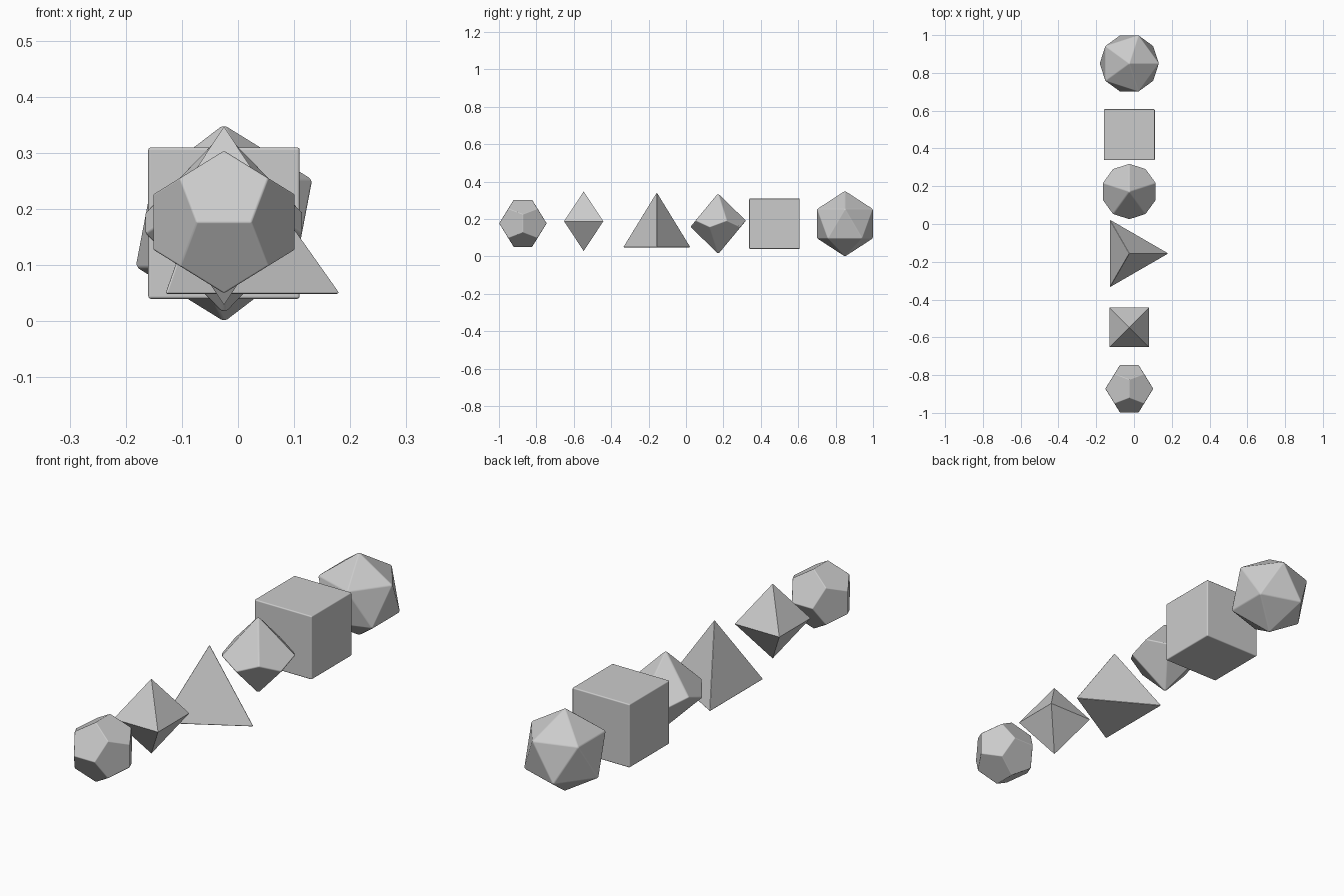
import bpy, bmesh
from math import sin, cos, radians, sqrt

if "Cube" in bpy.data.objects:
    bpy.data.objects.remove(bpy.data.objects["Cube"])

X = -0.025  # every solid sits on the same line


def ring(radius, z, count, start):
    return [(radius * cos(radians(start + 360 * i / count)),
             radius * sin(radians(start + 360 * i / count)), z) for i in range(count)]


def solid(name, points, y, z, bevel=0.005):
    """Convex solid from its corner points, flat faces merged, edges softened."""
    bm = bmesh.new()
    for p in points:
        bm.verts.new(p)
    bmesh.ops.convex_hull(bm, input=bm.verts[:])
    bmesh.ops.dissolve_limit(bm, angle_limit=radians(2), verts=bm.verts[:], edges=bm.edges[:])
    bmesh.ops.recalc_face_normals(bm, faces=bm.faces[:])
    for f in bm.faces:
        f.smooth = bevel > 0
    mesh = bpy.data.meshes.new(name)
    bm.to_mesh(mesh)
    bm.free()
    ob = bpy.data.objects.new(name, mesh)
    ob.location = (X, y, z)
    bpy.context.collection.objects.link(ob)
    if bevel:
        m = ob.modifiers.new("soft_edges", 'BEVEL')
        m.width = bevel
        m.segments = 3
        m.limit_method = 'ANGLE'
        m.angle_limit = radians(15)
        m.harden_normals = True
    return ob


S = (-1, 1)

# Twelve-sided solid, edge facing front
phi = (1 + sqrt(5)) / 2
s = 0.127 / phi
pts = [(a * s, b * s, c * s) for a in S for b in S for c in S]
for a in S:
    for b in S:
        u, v = a * s / phi, b * s * phi
        pts += [(0, u, v), (u, v, 0), (v, 0, u)]
solid("twelve_sided_die", pts, -0.872, 0.177, 0.003)

# Eight-sided solid
solid("eight_sided_die", ring(0.1485, 0, 4, 45) + [(0, 0, 0.159), (0, 0, -0.159)],
      -0.547, 0.188, 0)

# Four-sided solid, one corner towards +x
solid("four_sided_die", ring(0.209, 0, 3, 0) + [(0, 0, 0.209 * sqrt(2))], -0.156, 0.049, 0.004)

# Ten-sided solid with zigzag waist
h = 0.163
d = h * (1 - cos(radians(36))) / (1 + cos(radians(36)))
solid("ten_sided_die", ring(0.149, d, 5, 90) + ring(0.149, -d, 5, -90)
      + [(0, 0, h), (0, 0, -h)], 0.172, 0.175)

# Six-sided solid
c = 0.135
solid("six_sided_die", [(i * c, j * c, k * c) for i in S for j in S for k in S], 0.473, 0.175)

# Twenty-sided solid standing on a corner
r = 0.176
solid("twenty_sided_die", ring(r * 2 / sqrt(5), r / sqrt(5), 5, 0)
      + ring(r * 2 / sqrt(5), -r / sqrt(5), 5, 180) + [(0, 0, r), (0, 0, -r)], 0.85, 0.175, 0.004)
